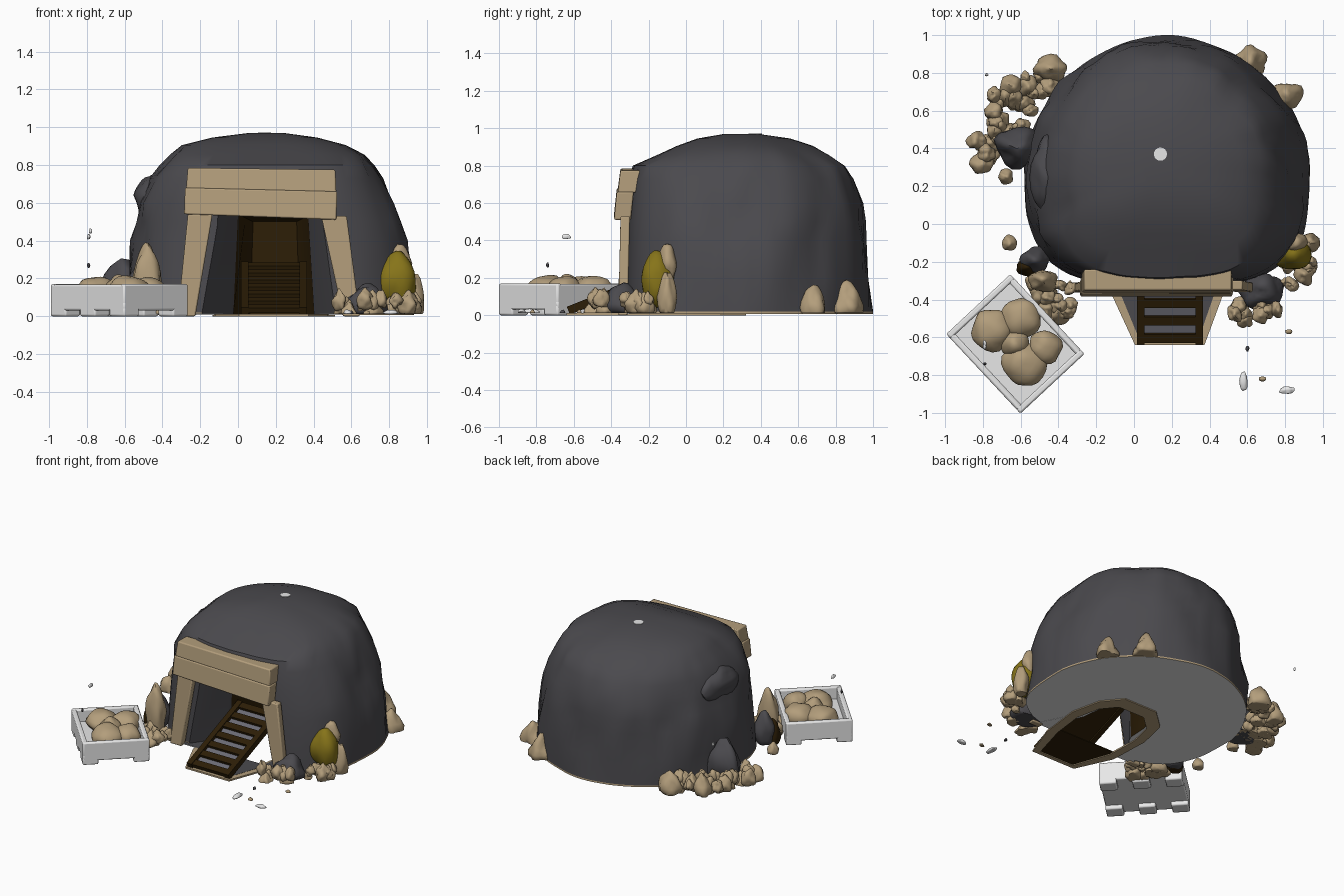
import bpy, bmesh, math, random
from mathutils import Vector, Matrix, noise

random.seed(4)
if "Cube" in bpy.data.objects:
    bpy.data.objects.remove(bpy.data.objects["Cube"])


def material(name, r, g, b):
    m = bpy.data.materials.new(name)
    m.use_nodes = True
    m.diffuse_color = (r, g, b, 1)
    m.node_tree.nodes["Principled BSDF"].inputs["Base Color"].default_value = (r, g, b, 1)
    return m


SLATE = material("dark slate", .07, .068, .076)
TAN = material("tan stone", .45, .34, .2)
WHITE = material("pale plaster", .88, .88, .88)
WOOD = material("dark wood", .026, .013, .002)
GOLD = material("gold", .24, .175, .01)
PANEL = material("grey panel", .15, .15, .18)


def finish(name, bm, *mats, angle=40):
    bmesh.ops.recalc_face_normals(bm, faces=bm.faces)
    me = bpy.data.meshes.new(name)
    bm.to_mesh(me)
    bm.free()
    ob = bpy.data.objects.new(name, me)
    bpy.context.collection.objects.link(ob)
    for m in mats:
        me.materials.append(m)
    smooth(ob, angle)
    return ob


def smooth(ob, angle):
    bpy.ops.object.select_all(action='DESELECT')
    ob.select_set(True)
    bpy.context.view_layer.objects.active = ob
    bpy.ops.object.shade_smooth_by_angle(angle=math.radians(angle))


def bevel(ob, width):
    mod = ob.modifiers.new("worn edges", 'BEVEL')
    mod.width, mod.segments = width, 2


def loft(rings):
    """Closed solid through rings of points."""
    bm = bmesh.new()
    loops = [[bm.verts.new(p) for p in ring] for ring in rings]
    n = len(loops[0])
    for a, b in zip(loops, loops[1:]):
        for i in range(n):
            j = (i + 1) % n
            bm.faces.new((a[i], a[j], b[j], b[i]))
    bm.faces.new(loops[0])
    bm.faces.new(loops[-1])
    return bm


def ground_plate(name, outline, z0, z1, top, under):
    """Thin floor piece with its own colour underneath."""
    ob = finish(name, loft([[(x, y, z) for x, y in outline] for z in (z0, z1)]), top, under, angle=20)
    for f in ob.data.polygons:
        f.material_index = int(f.normal.z < .5)


def add_box(bm, lo, hi, mat=Matrix()):
    lo, hi = Vector(lo), Vector(hi)
    size = Matrix.Diagonal((*(hi - lo), 1))
    bmesh.ops.create_cube(bm, size=1, matrix=mat @ Matrix.Translation((lo + hi) / 2) @ size)


def rock(name, x, y, z, rx, ry, rz, mat, taper=.3, rough=.3, turn=0):
    """Lumpy boulder, narrowing upward, flattened where it meets the ground."""
    bm = bmesh.new()
    bmesh.ops.create_icosphere(bm, subdivisions=3, radius=1)
    seed = Vector((x, y, z)) * 9
    for v in bm.verts:
        p = v.co * (1 + rough * noise.noise(v.co * 1.3 + seed))
        k = 1 - taper * max(p.z, 0)
        q = Matrix.Rotation(turn, 3, 'Z') @ Vector((p.x * rx * k, p.y * ry * k, 0))
        v.co = (x + q.x, y + q.y, max(.011, z + p.z * rz))
    return finish(name, bm, mat, angle=60)


# Mound: stacked superellipse rings (z, left, right, front, back)
LEVELS = [(.008, -.58, .93, -.33, 1), (.02, -.58, .93, -.33, 1), (.2, -.57, .92, -.325, .985),
          (.4, -.55, .89, -.32, .97), (.5, -.53, .86, -.315, .965), (.6, -.51, .82, -.31, .955),
          (.73, -.46, .76, -.3, .915), (.8, -.41, .725, -.28, .865), (.855, -.365, .68, -.16, .77),
          (.905, -.3, .57, -.05, .68), (.945, -.14, .42, .06, .56), (.968, .05, .25, .2, .4)]
rings = []
for z, x0, x1, y0, y1 in LEVELS:
    ring = []
    for i in range(96):
        a = math.tau * i / 96
        c, s = math.cos(a), math.sin(a)
        n = 3.2 if s < 0 else 1.85
        r = (abs(c) ** n + abs(s) ** n) ** (-1 / n)
        p = Vector(((x0 + x1) / 2 + c * r * (x1 - x0) / 2,
                    .3 + s * r * ((y1 - .3) if s > 0 else (.3 - y0)), z))
        lump = noise.noise(p * 4) * .035 + noise.noise(p * 10) * .014
        if s < -.6 or z < .03 or z > .9:
            lump *= .25
        ring.append(p + Vector((c, s, 0)) * lump)
    rings.append(ring)
mound = finish("mound", loft(rings), SLATE, TAN, WHITE)
for f in mound.data.polygons:
    f.material_index = 2 if f.normal.z < -.9 else 1 if f.center.z < .018 else 0

# Burrow cut into the front: (y, bottom left, bottom right, top left, top right, top)
SECTIONS = [(-.5, -.27, .57, -.13, .47, .56), (-.34, -.23, .54, -.12, .45, .56),
            (-.06, -.03, .41, .0, .37, .54), (.12, -.02, .39, .04, .35, .52),
            (.24, .06, .33, .08, .31, .5)]
cutter = finish("burrow_cutter", loft([[(a, y, -.1), (b, y, -.1), (d, y, t), (c, y, t)]
                                       for y, a, b, c, d, t in SECTIONS]), SLATE, WOOD)
for f in cutter.data.polygons:
    f.material_index = int(f.center.y > -.1 or f.normal.z > .8)
cut = mound.modifiers.new("burrow", 'BOOLEAN')
cut.operation, cut.solver, cut.material_mode = 'DIFFERENCE', 'EXACT', 'TRANSFER'
cut.object = cutter
bpy.context.view_layer.objects.active = mound
bpy.ops.object.modifier_apply(modifier=cut.name)
smooth(mound, 40)
bpy.data.objects.remove(cutter)

# Pale cap disc on the summit
bm = bmesh.new()
bmesh.ops.create_cone(bm, cap_ends=True, segments=16, radius1=.035, radius2=.035, depth=.006,
                      matrix=Matrix.Translation((.14, .37, .969)))
finish("summit_disc", bm, WHITE)

# Earth lip around the burrow floor, tapering forward under the ramp
INNER = [(.04, -.61), (.33, -.61), (.41, -.33), (.44, -.08), (.4, .1), (.31, .21),
         (.09, .21), (-.03, .1), (-.07, -.08), (-.06, -.33)]
bm = bmesh.new()
loops = []
for k, z in ((1, 0), (1.27, 0), (1.27, .012), (1, .012)):
    loops.append([bm.verts.new((.17 + (x - .17) * k, max(-.64, -.2 + (y + .2) * k), z))
                  for x, y in INNER])
for a, b in zip(loops, loops[1:] + loops[:1]):
    for i in range(len(INNER)):
        j = (i + 1) % len(INNER)
        bm.faces.new((a[i], a[j], b[j], b[i]))
finish("burrow_lip", bm, TAN, angle=20)

# Slate ground beside the ramp and in the two corners of the burrow mouth
ground_plate("ramp_floor", [(.03, -.615), (.34, -.615), (.45, -.3), (-.1, -.3)], .006, .013, SLATE, WOOD)
ground_plate("mouth_floor_right", [(-.28, -.335), (-.08, -.335), (-.08, -.03)], .007, .014, SLATE, WHITE)
ground_plate("mouth_floor_left", [(.43, -.335), (.6, -.335), (.45, -.03)], .007, .014, SLATE, WHITE)


# Door frame: leaning posts and a two-plank lintel
def plank(name, corners, y_low, y_high, thick):
    """Board from four (x, z) corners, lower pair first, leaning from y_low to y_high."""
    ys = (y_low, y_low, y_high, y_high)
    bm = loft([[(x, y + t, z) for (x, z), y in zip(corners, ys)] for t in (0, thick)])
    bevel(finish(name, bm, TAN, angle=30), .008)


plank("right_post", [(-.32, 0), (-.225, 0), (-.135, .54), (-.265, .54)], -.362, -.35, .05)
plank("left_post", [(.555, 0), (.645, 0), (.575, .53), (.44, .53)], -.362, -.35, .05)
plank("lintel_lower", [(-.285, .54), (.52, .51), (.525, .66), (-.28, .68)], -.385, -.37, .09)
plank("lintel_upper", [(-.275, .675), (.52, .655), (.515, .775), (-.265, .785)], -.365, -.35, .11)

# Ramp: rails, rungs and a grey backing panel
slope = math.atan2(.24, .6)
ramp = Matrix.Translation((.19, -.63, 0)) @ Matrix.Rotation(slope, 4, 'X')
bm = bmesh.new()
for side in (-1, 1):
    add_box(bm, (side * .155 - .02, .01, .0), (side * .155 + .02, .67, .045), ramp)
for i in range(7):
    y = .015 + i * .1
    add_box(bm, (-.15, y, .012), (.15, y + .05, .04), ramp)
finish("ramp_frame", bm, WOOD, angle=30)
bm = bmesh.new()
add_box(bm, (-.14, .02, .012), (.14, .66, .02), ramp)
panel = finish("ramp_panel", bm, PANEL, WOOD, angle=30)
for f in panel.data.polygons:
    f.material_index = int(f.normal.z < .5)

# Crate on stubby feet
crate = Matrix.Translation((-.628, -.635, 0)) @ Matrix.Rotation(math.radians(-47), 4, 'Z')
HX, HY = .288, .232
bm = bmesh.new()
add_box(bm, (-HX, -HY, .03), (HX, HY, .08), crate)
for s in (-1, 1):
    add_box(bm, (min(s * HX, s * (HX - .035)), -HY, .04), (max(s * HX, s * (HX - .035)), HY, .17), crate)
    add_box(bm, (-HX, min(s * HY, s * (HY - .035)), .04), (HX, max(s * HY, s * (HY - .035)), .168), crate)
    for t in (-1, 0, 1):
        x, y = t * (HX - .06), s * (HY - .055)
        add_box(bm, (x - .06, y - .055, 0), (x + .06, y + .055, .06), crate)
bevel(finish("crate", bm, WHITE, angle=30), .01)
for x, y, r in ((-.75, -.56, .11), (-.6, -.5, .11), (-.58, -.74, .115), (-.47, -.65, .09),
                (-.63, -.63, .075)):
    rock("crate_stone", x, y, .135, r, r, .08, TAN, .1, .15)

# Boulders leaning on the mound: x, y, z, radii, colour
for x, y, z, rx, ry, rz, mat in (
        (.62, .86, .05, .085, .08, .12, TAN), (.81, .68, .04, .08, .075, .12, TAN),
        (-.48, -.3, .18, .08, .06, .2, TAN), (-.66, -.1, .04, .04, .04, .05, TAN),
        (-.56, -.23, .08, .06, .05, .12, WOOD), (-.52, -.19, .12, .08, .07, .13, SLATE),
        (-.6, .41, .1, .13, .11, .2, SLATE), (-.46, .25, .64, .09, .2, .11, SLATE),
        (.67, -.35, .06, .12, .1, .11, SLATE), (.79, -.02, .08, .09, .06, .13, WOOD),
        (.85, -.1, .28, .065, .05, .11, TAN), (.93, -.1, .1, .055, .05, .14, TAN),
        (.92, -.22, .05, .05, .05, .07, TAN), (-.44, .82, .06, .09, .07, .1, TAN),
        (-.65, .73, .06, .06, .06, .1, TAN), (-.81, .32, .05, .065, .06, .07, TAN),
        (-.68, .25, .04, .04, .04, .06, TAN)):
    rock("boulder", x, y, z, rx, ry, rz, mat)
rock("gold_boulder", .84, -.15, .19, .105, .09, .15, GOLD, .1, .2)

# Loose rubble heaps: centre, spread, count
for cx, cy, sx, sy, count in ((-.65, .57, .11, .13, 26), (-.8, .4, .04, .06, 5),
                              (-.42, -.4, .12, .1, 14), (.64, -.47, .13, .04, 10),
                              (.87, -.28, .07, .08, 8), (-.52, .74, .08, .05, 6)):
    for i in range(count):
        r = random.uniform(.03, .055)
        rock("rubble", cx + random.uniform(-sx, sx), cy + random.uniform(-sy, sy),
             random.uniform(.02, .09), r, r * random.uniform(.7, 1.1), r * 1.2, TAN,
             .35, .45, random.uniform(0, 3))

# Scattered chips, a few of them in the air
for x, y, z, rx, ry, mat in ((.58, -.83, .02, .022, .05, WHITE), (.81, -.88, .02, .04, .02, WHITE),
                             (.68, -.82, .015, .02, .012, TAN), (.82, -.57, .015, .02, .012, TAN),
                             (.6, -.66, .015, .01, .015, SLATE), (-.79, -.64, .42, .01, .025, WHITE),
                             (-.79, -.74, .27, .008, .008, SLATE), (-.78, .79, .45, .008, .008, WHITE)):
    rock("chip", x, y, z, rx, ry, .014, mat, .1)
